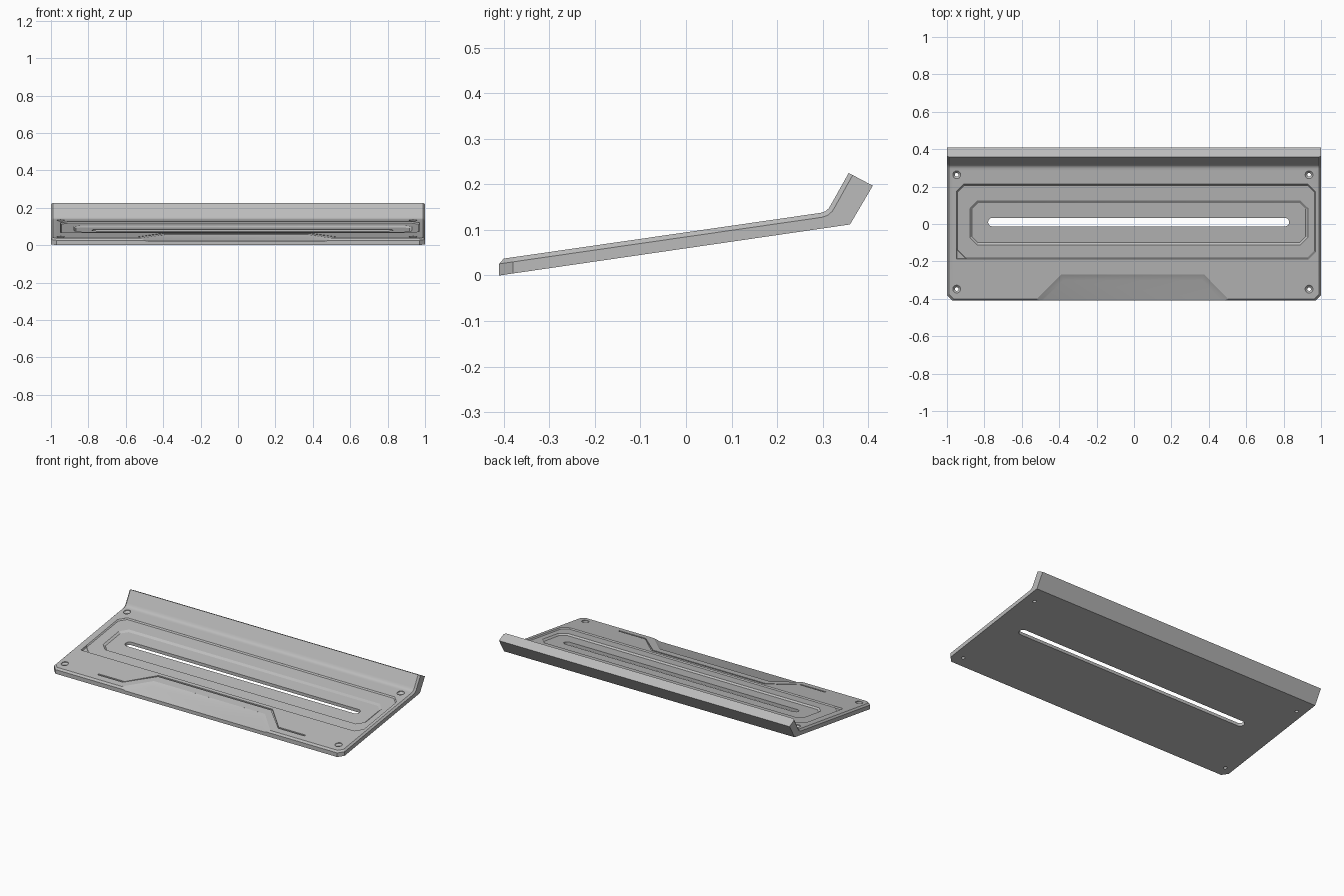
import bpy, bmesh, math
from mathutils import Vector

if "Cube" in bpy.data.objects:
    bpy.data.objects.remove(bpy.data.objects["Cube"], do_unlink=True)

grey = bpy.data.materials.new("satin_grey")
grey.use_nodes = True
colour = (0.5, 0.5, 0.5, 1)
grey.diffuse_color = colour
grey.node_tree.nodes["Principled BSDF"].inputs["Base Color"].default_value = colour


def top_z(y):
    """Height of the sloping top surface."""
    return 0.037 + (y + 0.40) * 0.1443


def make_object(name, bm):
    bmesh.ops.recalc_face_normals(bm, faces=bm.faces[:])
    mesh = bpy.data.meshes.new(name)
    bm.to_mesh(mesh)
    bm.free()
    mesh.materials.append(grey)
    obj = bpy.data.objects.new(name, mesh)
    bpy.context.collection.objects.link(obj)
    return obj


def offset(points, d):
    """Mitred offset of a counter-clockwise outline, outward for d > 0."""
    pts = [Vector(p) for p in points]
    result = []
    for i, p in enumerate(pts):
        a = (p - pts[i - 1]).normalized()
        b = (pts[(i + 1) % len(pts)] - p).normalized()
        na, nb = Vector((a.y, -a.x)), Vector((b.y, -b.x))
        result.append(p + (na + nb) * (d / (1 + na.dot(nb))))
    return result


def cutter(name, outline, levels):
    """Loft an outline through (height above the top surface, outward offset) levels."""
    bm = bmesh.new()
    rings = [[bm.verts.new((p.x, p.y, top_z(p.y) + h)) for p in offset(outline, d)]
             for h, d in levels]
    bm.faces.new(rings[0])
    bm.faces.new(rings[-1])
    n = len(outline)
    for upper, lower in zip(rings, rings[1:]):
        for i in range(n):
            j = (i + 1) % n
            bm.faces.new((upper[i], upper[j], lower[j], lower[i]))
    return make_object(name, bm)


def octagon(x0, x1, y0, y1, c):
    return [(x0 + c, y0), (x1 - c, y0), (x1, y0 + c), (x1, y1 - c),
            (x1 - c, y1), (x0 + c, y1), (x0, y1 - c), (x0, y0 + c)]


def stadium(x0, x1, y, r, n=10):
    right = [-math.pi / 2 + math.pi * i / n for i in range(n + 1)]
    return ([(x1 + r * math.cos(a), y + r * math.sin(a)) for a in right]
            + [(x0 - r * math.cos(a), y - r * math.sin(a)) for a in right])


def circle(x, y, r, n=24):
    return [(x + r * math.cos(math.tau * i / n), y + r * math.sin(math.tau * i / n))
            for i in range(n)]


# Sloping plate with an upturned back lip, extruded across the width
profile = [(-0.41, 0), (0.36, 0.112), (0.41, 0.197), (0.357, 0.225), (0.319, 0.157),
           (0.313, 0.147), (0.306, 0.141), (0.296, 0.1375), (-0.41, 0.0356)]
bm = bmesh.new()
face = bm.faces.new([bm.verts.new((-1, y, z)) for y, z in profile])
ext = bmesh.ops.extrude_face_region(bm, geom=[face])
bmesh.ops.translate(bm, vec=(2, 0, 0),
                    verts=[v for v in ext["geom"] if isinstance(v, bmesh.types.BMVert)])
bmesh.ops.recalc_face_normals(bm, faces=bm.faces[:])


def bevel(edges, width):
    bmesh.ops.bevel(bm, geom=edges, offset=width, segments=1, profile=0.5, affect='EDGES')


# Clipped front corners, then a chamfer along the upper rim
bevel([e for e in bm.edges if all(v.co.y < -0.4 for v in e.verts)
       and abs(e.verts[0].co.x - e.verts[1].co.x) < 0.01], 0.03)


def is_upper(f):
    return f.normal.z > 0.1 and f.calc_center_median().y < 0.36


bm.normal_update()
rim = [e for e in bm.edges if len(e.link_faces) == 2
       and sum(is_upper(f) for f in e.link_faces) == 1
       and all(v.co.z < 0.2251 for v in e.verts)
       and not all(v.co.y > 0.35 for v in e.verts)]
bevel(rim, 0.01)
plate = make_object("shelf_plate", bm)

# Stepped recesses and the long through slot
cutters = [
    cutter("outer_panel_cut", octagon(-0.95, 0.97, -0.188, 0.213, 0.04),
           [(0.02, 0), (0, 0), (-0.007, -0.006)]),
    cutter("corner_triangle_cut", [(-0.95, -0.188), (-0.89, -0.188), (-0.95, -0.128)],
           [(0.02, 0), (0, 0), (-0.01, -0.004)]),
    cutter("inner_panel_cut", octagon(-0.878, 0.93, -0.112, 0.125, 0.04),
           [(0.02, 0), (-0.007, 0), (-0.016, -0.012)]),
    cutter("slot_cut", stadium(-0.757, 0.807, 0.01, 0.023), [(0.02, 0), (-0.08, 0)]),
    # Sloped finger recess at the front edge
    cutter("finger_recess_cut", [(-0.62, -0.5), (0.6, -0.5), (0.375, -0.27), (-0.39, -0.27)],
           [(0.02, 0), (0, 0), (-0.014, -0.03)]),
]

# Decorative groove around the finger recess
line = [(-0.715, -0.35), (-0.535, -0.35), (-0.4, -0.21),
        (0.385, -0.21), (0.525, -0.35), (0.71, -0.35)]
inner = [(x + s * 0.004, y - 0.01) for (x, y), s in zip(line, (0, -1, 1, -1, 1, 0))]
cutters.append(cutter("groove_cut", inner + line[::-1], [(0.02, 0), (-0.007, 0)]))

# Countersunk screw holes
for x in (-0.948, 0.936):
    for y in (-0.348, 0.263):
        cutters.append(cutter("screw_hole_cut", circle(x, y, 0.021),
                              [(0.02, 0), (-0.004, 0), (-0.014, -0.011), (-0.08, -0.011)]))

bpy.context.view_layer.objects.active = plate
for c in cutters:
    mod = plate.modifiers.new(c.name, 'BOOLEAN')
    mod.operation = 'DIFFERENCE'
    mod.solver = 'EXACT'
    mod.object = c
    bpy.ops.object.modifier_apply(modifier=mod.name)
    bpy.data.objects.remove(c, do_unlink=True)

bpy.ops.object.select_all(action='DESELECT')
plate.select_set(True)
bpy.ops.object.shade_smooth_by_angle(angle=math.radians(25))
